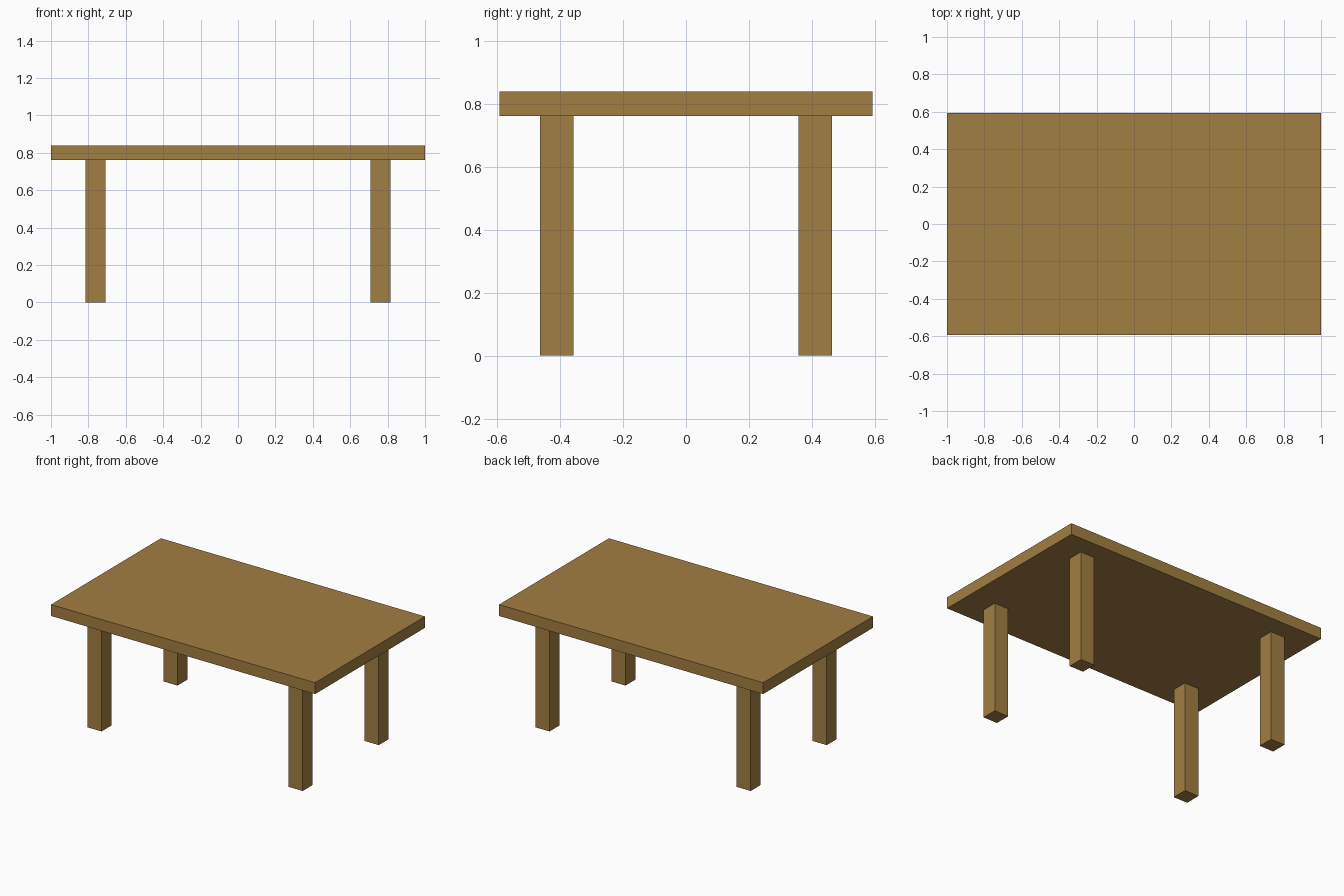
import bpy

if "Cube" in bpy.data.objects:
    bpy.data.objects.remove(bpy.data.objects["Cube"])

TOP_X, TOP_Y = 2.0, 1.188          # tabletop footprint
TOP_LOW, TOP_HIGH = 0.762, 0.84    # tabletop underside and upper face
LEG = 0.107                        # square leg width
LEG_X, LEG_Y = 0.762, 0.411        # leg centre offsets

wood = bpy.data.materials.new("wood")
wood.diffuse_color = (0.36, 0.21, 0.055, 1.0)
wood.use_nodes = True
wood.node_tree.nodes["Principled BSDF"].inputs["Base Color"].default_value = wood.diffuse_color


def box(name, size, centre):
    bpy.ops.mesh.primitive_cube_add(size=1, location=centre)
    obj = bpy.context.object
    obj.name = name
    obj.scale = size
    bpy.ops.object.transform_apply(location=False, rotation=False, scale=True)
    obj.data.materials.append(wood)
    return obj


# Tabletop slab
box("tabletop", (TOP_X, TOP_Y, TOP_HIGH - TOP_LOW), (0, 0, (TOP_LOW + TOP_HIGH) / 2))

# Four square legs, standing on the floor and meeting the underside
for end, sy in (("front", -1), ("back", 1)):
    for side, sx in (("left", -1), ("right", 1)):
        box(f"{end}_{side}_leg", (LEG, LEG, TOP_LOW), (sx * LEG_X, sy * LEG_Y, TOP_LOW / 2))
